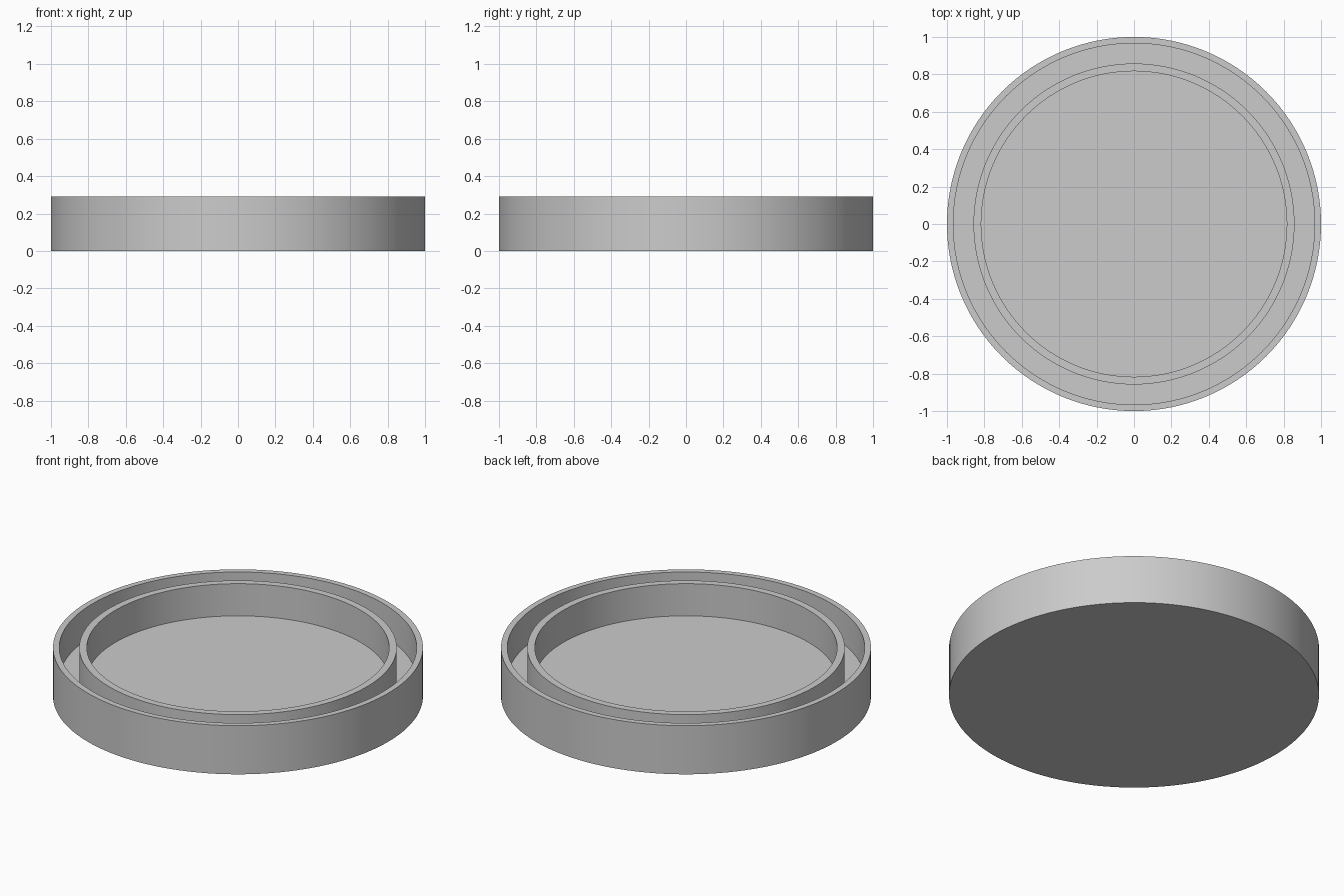
import bpy, bmesh, math

cube = bpy.data.objects.get("Cube")
if cube:
    bpy.data.objects.remove(cube, do_unlink=True)

SEGMENTS = 128
HEIGHT, FLOOR = 0.29, 0.098
WALL_OUT, WALL_IN = 1.0, 0.966
RING_OUT, RING_IN = 0.858, 0.817

# Plain grey material
grey = bpy.data.materials.new("plain_grey")
grey.use_nodes = True
colour = (0.6, 0.6, 0.6, 1)
grey.diffuse_color = colour
grey.node_tree.nodes["Principled BSDF"].inputs["Base Color"].default_value = colour


def lathe(name, profile):
    """Revolve (radius, z) points about z and cap both ends with flat discs."""
    bm = bmesh.new()
    rings = []
    for radius, z in profile:
        rings.append([bm.verts.new((radius * math.cos(a), radius * math.sin(a), z))
                      for a in (math.tau * i / SEGMENTS for i in range(SEGMENTS))])
    for low, high in zip(rings, rings[1:]):
        for i in range(SEGMENTS):
            j = (i + 1) % SEGMENTS
            bm.faces.new((low[i], low[j], high[j], high[i]))
    bm.faces.new(rings[0][::-1])
    bm.faces.new(rings[-1])
    bmesh.ops.recalc_face_normals(bm, faces=bm.faces)
    mesh = bpy.data.meshes.new(name)
    bm.to_mesh(mesh)
    bm.free()
    mesh.materials.append(grey)
    obj = bpy.data.objects.new(name, mesh)
    bpy.context.collection.objects.link(obj)
    bpy.ops.object.select_all(action='DESELECT')
    obj.select_set(True)
    bpy.context.view_layer.objects.active = obj
    bpy.ops.object.shade_smooth_by_angle(angle=math.radians(30))
    return obj


# Round tray: base, outer wall, gutter, inner ring wall and recessed floor
lathe("double_walled_tray", [
    (WALL_OUT, 0), (WALL_OUT, HEIGHT),
    (WALL_IN, HEIGHT), (WALL_IN, FLOOR),
    (RING_OUT, FLOOR), (RING_OUT, HEIGHT),
    (RING_IN, HEIGHT), (RING_IN, FLOOR),
])
